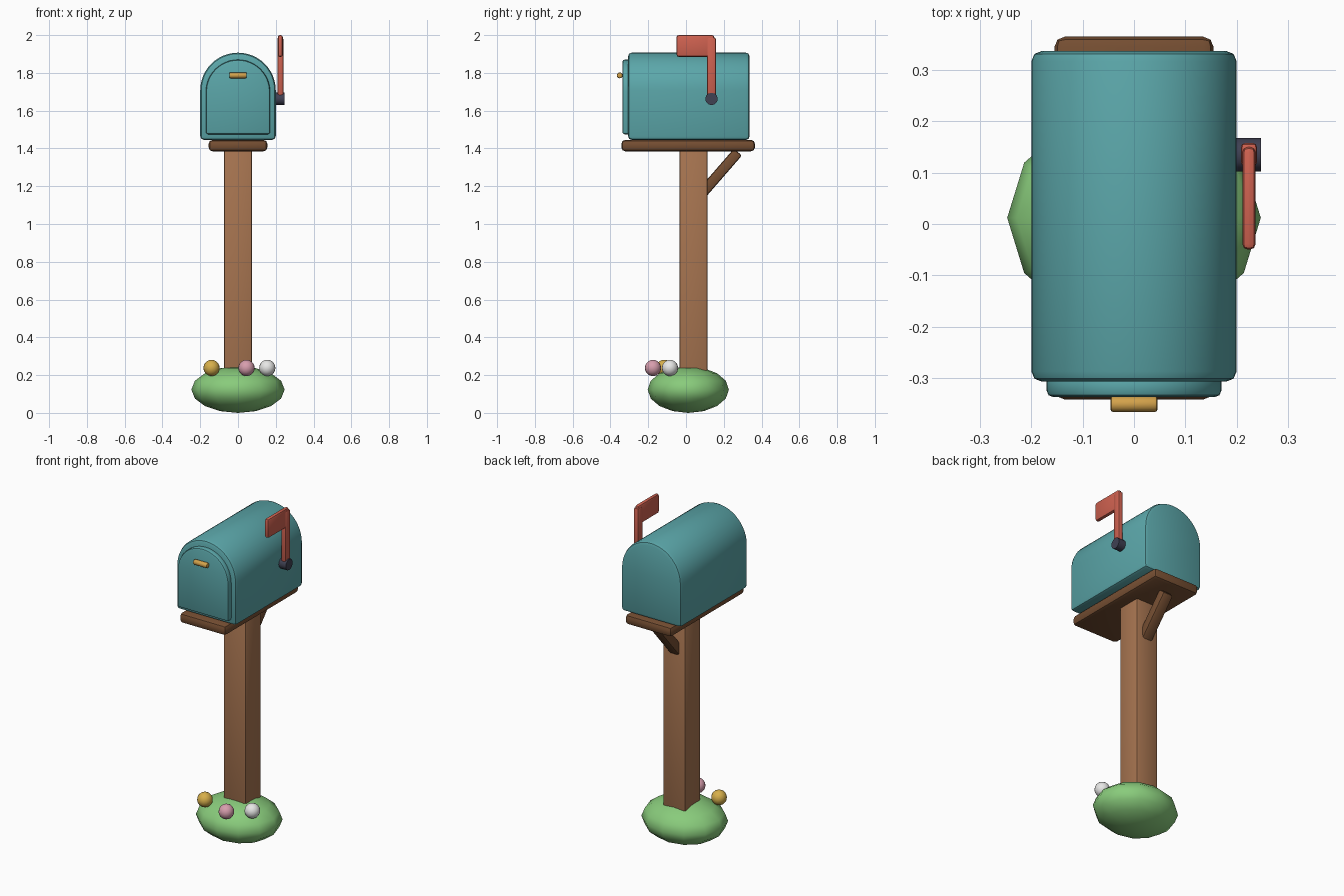
import bpy, bmesh, math
from mathutils import Matrix, Vector

if "Cube" in bpy.data.objects:
    bpy.data.objects.remove(bpy.data.objects["Cube"])


def mat(name, rgb):
    m = bpy.data.materials.new(name)
    m.diffuse_color = (*rgb, 1)
    m.use_nodes = True
    m.node_tree.nodes["Principled BSDF"].inputs["Base Color"].default_value = m.diffuse_color
    return m


TEAL = mat("teal paint", (0.105, 0.385, 0.400))
WOOD = mat("post wood", (0.385, 0.175, 0.080))
DARK = mat("dark wood", (0.180, 0.077, 0.032))
RED = mat("red paint", (0.620, 0.120, 0.080))
IRON = mat("dark iron", (0.050, 0.052, 0.085))
BRASS = mat("brass", (0.650, 0.360, 0.070))
GREEN = mat("leaf green", (0.250, 0.600, 0.200))
YELLOW = mat("yellow petal", (0.680, 0.430, 0.070))
PINK = mat("pink petal", (0.680, 0.340, 0.420))
WHITE = mat("white petal", (0.800, 0.800, 0.790))


def finish(name, bm, material, bevel=0, segments=2, angle=35):
    """Turn a bmesh into a bevelled, smooth shaded object."""
    bmesh.ops.recalc_face_normals(bm, faces=bm.faces)
    me = bpy.data.meshes.new(name)
    bm.to_mesh(me)
    bm.free()
    ob = bpy.data.objects.new(name, me)
    bpy.context.collection.objects.link(ob)
    me.materials.append(material)
    if bevel:
        b = ob.modifiers.new("bevel", 'BEVEL')
        b.width, b.segments, b.limit_method = bevel, segments, 'ANGLE'
        b.angle_limit = math.radians(40)
    bpy.ops.object.select_all(action='DESELECT')
    ob.select_set(True)
    bpy.context.view_layer.objects.active = ob
    if bevel:
        bpy.ops.object.modifier_apply(modifier="bevel")
    bpy.ops.object.shade_smooth_by_angle(angle=math.radians(angle))
    return ob


def box(name, lo, hi, material, bevel, tilt=0, segments=2):
    lo, hi = Vector(lo), Vector(hi)
    bm = bmesh.new()
    m = (Matrix.Translation((lo + hi) / 2) @ Matrix.Rotation(tilt, 4, 'X')
         @ Matrix.Diagonal((*(hi - lo), 1)))
    bmesh.ops.create_cube(bm, size=1, matrix=m)
    return finish(name, bm, material, bevel, segments)


def arch(name, half, z0, spring, y0, y1, material, bevel):
    """Round-topped profile extruded along y."""
    pts = [(-half, z0), (half, z0)]
    n = 24
    pts += [(half * math.cos(math.pi * i / n), spring + half * math.sin(math.pi * i / n))
            for i in range(n + 1)]
    bm = bmesh.new()
    f = bm.faces.new([bm.verts.new((x, y0, z)) for x, z in pts])
    r = bmesh.ops.extrude_face_region(bm, geom=[f])
    verts = [g for g in r["geom"] if isinstance(g, bmesh.types.BMVert)]
    bmesh.ops.translate(bm, vec=(0, y1 - y0, 0), verts=verts)
    return finish(name, bm, material, bevel)


def rod_x(name, centre, radius, length, material, bevel, sides):
    bm = bmesh.new()
    m = Matrix.Translation(centre) @ Matrix.Rotation(math.pi / 2, 4, 'Y')
    bmesh.ops.create_cone(bm, cap_ends=True, segments=sides, radius1=radius,
                          radius2=radius, depth=length, matrix=m)
    return finish(name, bm, material, bevel)


def ball(name, centre, size, material, u, v):
    bm = bmesh.new()
    m = Matrix.Translation(centre) @ Matrix.Diagonal((*size, 1))
    bmesh.ops.create_uvsphere(bm, u_segments=u, v_segments=v, radius=1, matrix=m)
    return finish(name, bm, material, angle=80)


# Post, shelf and diagonal brace
box("post", (-0.075, -0.035, 0.08), (0.075, 0.115, 1.40), WOOD, 0.012)
box("shelf", (-0.155, -0.342, 1.385), (0.155, 0.365, 1.445), DARK, 0.02)
box("brace", (-0.035, 0.142, 1.10), (0.035, 0.198, 1.42), DARK, 0.012,
    tilt=-math.radians(41))

# Letter box with its front door and pull
arch("mailbox_body", 0.20, 1.445, 1.707, -0.307, 0.337, TEAL, 0.02)
arch("mailbox_door", 0.17, 1.475, 1.700, -0.337, -0.295, TEAL, 0.012)
rod_x("door_handle", (0, -0.351, 1.787), 0.0155, 0.092, BRASS, 0.006, 12)

# Signal flag on its pivot
rod_x("flag_pivot", (0.2185, 0.135, 1.662), 0.033, 0.057, IRON, 0, 12)
box("flag_arm", (0.208, 0.112, 1.655), (0.240, 0.158, 1.987), RED, 0.009)
box("flag_plate", (0.211, -0.05, 1.885), (0.237, 0.15, 2.0), RED, 0.011)

# Bush and flowers at the foot
ball("bush", (0, 0.012, 0.123), (0.247, 0.215, 0.123), GREEN, 12, 8)
for name, x, y, m in (("yellow_flower", -0.14, -0.115, YELLOW),
                      ("pink_flower", 0.045, -0.175, PINK),
                      ("white_flower", 0.155, -0.085, WHITE)):
    ball(name, (x, y, 0.238), (0.043, 0.043, 0.043), m, 16, 10)
